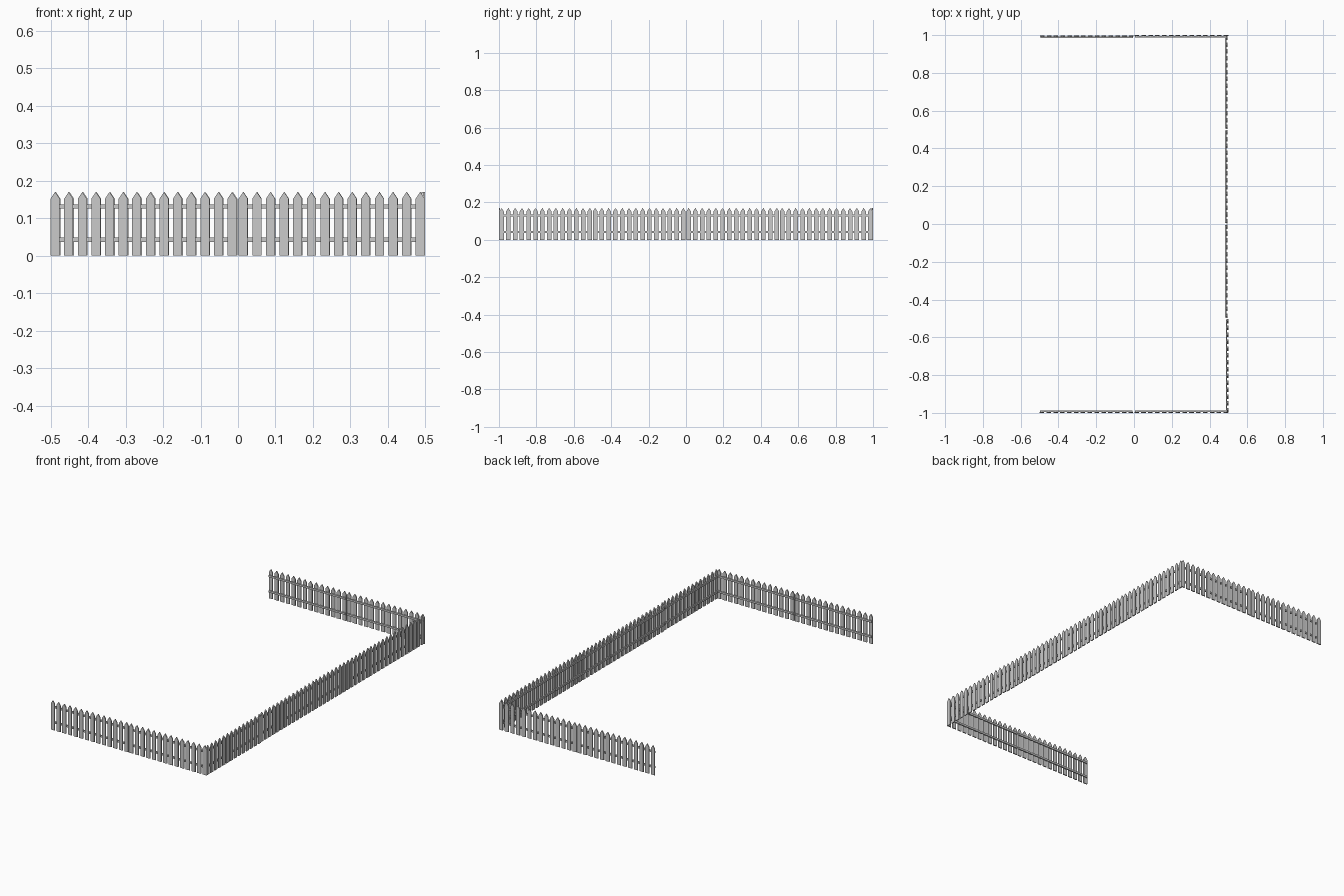
import bpy, bmesh, math
from mathutils import Matrix, Vector

if "Cube" in bpy.data.objects:
    bpy.data.objects.remove(bpy.data.objects["Cube"])

LENGTH, COUNT = 0.496, 14          # panel length, pickets per panel
WIDTH, THICK = 0.024, 0.006        # picket size
SHOULDER, TIP = 0.152, 0.17
RAIL_DEPTH, RAIL_H = 0.007, 0.011
PITCH = (LENGTH - WIDTH) / (COUNT - 1)


def add_picket(bm, x):
    # pointed board, extruded inward from the outer face at y = 0
    outline = [(0, 0), (WIDTH, 0), (WIDTH, SHOULDER), (WIDTH / 2, TIP), (0, SHOULDER)]
    face = bm.faces.new([bm.verts.new((x + px, 0, pz)) for px, pz in outline])
    ext = bmesh.ops.extrude_face_region(bm, geom=[face])
    verts = [g for g in ext["geom"] if isinstance(g, bmesh.types.BMVert)]
    bmesh.ops.translate(bm, verts=verts, vec=(0, THICK, 0))


def add_rail(bm, z):
    size = Vector((LENGTH - 0.006, RAIL_DEPTH, RAIL_H))
    centre = Vector((LENGTH / 2, THICK + RAIL_DEPTH / 2, z))
    bmesh.ops.create_cube(bm, size=1, matrix=Matrix.Translation(centre) @ Matrix.Diagonal(size).to_4x4())


def panel_mesh():
    bm = bmesh.new()
    for i in range(COUNT):
        add_picket(bm, i * PITCH)
    for z in (0.0425, 0.131):
        add_rail(bm, z)
    bmesh.ops.recalc_face_normals(bm, faces=bm.faces)
    mesh = bpy.data.meshes.new("fence_panel")
    bm.to_mesh(mesh)
    bm.free()
    return mesh


mesh = panel_mesh()


def place(name, x, y, angle):
    ob = bpy.data.objects.new(name, mesh)
    ob.location = (x, y, 0)
    ob.rotation_euler.z = math.radians(angle)
    bpy.context.collection.objects.link(ob)


# front row, pickets facing -y
place("front_panel_1", -0.5, -1.0, 0)
place("front_panel_2", 0.002, -1.0, 0)

# right side row, pickets facing +x; the first panel sits slightly further out
for i in range(4):
    place(f"side_panel_{i + 1}", 0.499 if i == 0 else 0.495, -0.998 + i * 0.5, 90)

# back row, pickets facing +y
place("back_panel_1", -0.002, 0.999, 180)
place("back_panel_2", 0.499, 1.0, 180)
